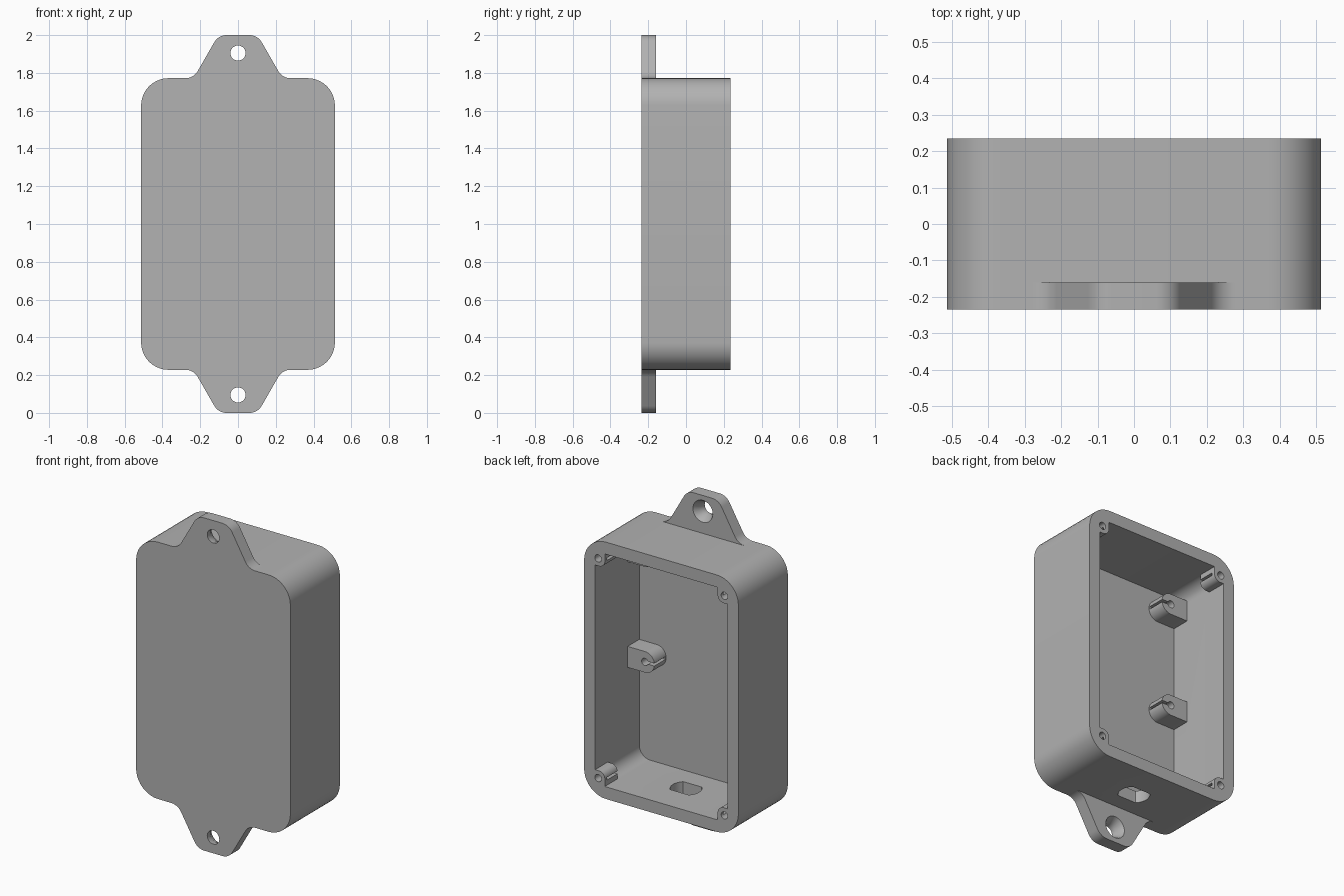
import bpy, math
from mathutils import Vector

cube = bpy.data.objects.get("Cube")
if cube:
    bpy.data.objects.remove(cube, do_unlink=True)

grey = bpy.data.materials.new("light grey plastic")
grey.use_nodes = True
grey.diffuse_color = (0.445, 0.445, 0.445, 1)
grey.node_tree.nodes["Principled BSDF"].inputs["Base Color"].default_value = grey.diffuse_color

FRONT, BACK, FLOOR, EAR_BACK = -0.235, 0.235, -0.185, -0.16
HALF_W, HALF_H, MID, WALL = 0.513, 0.772, 1.0, 0.073


def fillet(corners, steps=10):
    """Round each (x, z, radius) corner of a closed outline."""
    out = []
    for i, (x, z, r) in enumerate(corners):
        p = Vector((x, z))
        if r == 0:
            out.append(p)
            continue
        a = (Vector(corners[i - 1][:2]) - p).normalized()
        b = (Vector(corners[(i + 1) % len(corners)][:2]) - p).normalized()
        half = a.angle(b) / 2
        c = p + (a + b).normalized() * r / math.sin(half)
        start = p + a * r / math.tan(half) - c
        end = p + b * r / math.tan(half) - c
        sweep = -start.angle_signed(end)
        for k in range(steps + 1):
            t = sweep * k / steps
            out.append(c + Vector((start.x * math.cos(t) - start.y * math.sin(t),
                                   start.x * math.sin(t) + start.y * math.cos(t))))
    return out


def loft(name, rings):
    """Solid through equal outlines, each given as (y, points)."""
    n = len(rings[0][1])
    verts = [(p[0], y, p[1]) for y, pts in rings for p in pts]
    faces = [tuple(range(n)), tuple(range(len(verts) - n, len(verts)))[::-1]]
    for k in range(len(rings) - 1):
        for i in range(n):
            j = (i + 1) % n
            faces.append((k * n + j, k * n + i, (k + 1) * n + i, (k + 1) * n + j))
    mesh = bpy.data.meshes.new(name)
    mesh.from_pydata(verts, [], faces)
    mesh.materials.append(grey)
    obj = bpy.data.objects.new(name, mesh)
    bpy.context.collection.objects.link(obj)
    bpy.context.view_layer.objects.active = obj
    bpy.ops.object.select_all(action="DESELECT")
    obj.select_set(True)
    bpy.ops.object.mode_set(mode="EDIT")
    bpy.ops.mesh.select_all(action="SELECT")
    bpy.ops.mesh.normals_make_consistent(inside=False)
    bpy.ops.object.mode_set(mode="OBJECT")
    return obj


def prism(name, pts, y0, y1):
    return loft(name, [(y0, pts), (y1, pts)])


def rect(x0, x1, z0, z1, r=0.0):
    return fillet([(x0, z0, r), (x1, z0, r), (x1, z1, r), (x0, z1, r)])


def circle(x, z, r, n=32):
    return [(x + r * math.cos(math.tau * i / n), z + r * math.sin(math.tau * i / n)) for i in range(n)]


def combine(target, tool, operation):
    mod = target.modifiers.new(operation, "BOOLEAN")
    mod.operation, mod.solver, mod.object = operation, "EXACT", tool
    bpy.context.view_layer.objects.active = target
    bpy.ops.object.modifier_apply(modifier=mod.name)
    bpy.data.objects.remove(tool, do_unlink=True)


def smooth(obj):
    bpy.ops.object.select_all(action="DESELECT")
    obj.select_set(True)
    bpy.context.view_layer.objects.active = obj
    bpy.ops.object.shade_smooth_by_angle(angle=math.radians(30))


# Open-backed case
case = prism("case", rect(-HALF_W, HALF_W, MID - HALF_H, MID + HALF_H, 0.145), FRONT, BACK)
in_w, in_h = HALF_W - WALL, HALF_H - WALL
combine(case, prism("cavity", rect(-in_w, in_w, MID - in_h, MID + in_h, 0.072), FLOOR, 0.4), "DIFFERENCE")

# Corner screw bosses, slit toward the inside
for sx in (-1, 1):
    for sz in (-1, 1):
        x, z = sx * 0.42, MID + sz * 0.66
        far_x, far_z = sx * (in_w + 0.02), MID + sz * (in_h + 0.02)
        near_x, near_z = x - sx * 0.045, z - sz * 0.045
        boss = fillet([(far_x, far_z, 0), (near_x, far_z, 0), (near_x, near_z, 0.04), (far_x, near_z, 0)])
        combine(case, prism("boss", boss, 0.115, BACK), "UNION")
        combine(case, prism("boss_hole", circle(x, z, 0.022, 20), 0.1, 0.3), "DIFFERENCE")
        slit = rect(min(x, x - sx * 0.08), max(x, x - sx * 0.08), z - 0.008, z + 0.008)
        combine(case, prism("boss_slit", slit, 0.1, BACK - 0.02), "DIFFERENCE")

# Round-nosed standoffs on the side walls
for sx in (-1, 1):
    for z in (0.945, 1.58):
        x, wall_x, nose = sx * 0.325, sx * (in_w + 0.02), sx * 0.262
        post = fillet([(wall_x, z - 0.063, 0), (nose, z - 0.063, 0.062),
                       (nose, z + 0.063, 0.062), (wall_x, z + 0.063, 0)])
        combine(case, prism("post", post, FLOOR - 0.02, -0.074), "UNION")
        combine(case, prism("post_hole", circle(x, z, 0.022, 20), FLOOR + 0.005, 0), "DIFFERENCE")
        slit = rect(min(x, sx * 0.24), max(x, sx * 0.24), z - 0.008, z + 0.008)
        combine(case, prism("post_slit", slit, FLOOR + 0.005, 0), "DIFFERENCE")

# Cable opening with two flats in the bottom wall
opening = [(px, max(-0.062, min(0.062, py))) for px, py in circle(0, 0, 0.087, 48)]
cutter = prism("cable_opening", opening, -0.3, 0.3)
cutter.rotation_euler.x = math.pi / 2
cutter.location.z = MID - HALF_H
bpy.context.view_layer.update()
# keep the cutter inside the bottom wall only
cutter.scale.y = 0.4
bpy.context.view_layer.update()
combine(case, cutter, "DIFFERENCE")
smooth(case)

# Mounting ears with countersunk holes
for name, s in (("top_ear", 1), ("bottom_ear", -1)):
    edge, tip = MID + s * HALF_H, MID + s
    outline = fillet([(-0.33, edge, 0), (-0.235, edge, 0.075), (-0.104, tip, 0.075),
                      (0.104, tip, 0.075), (0.235, edge, 0.075), (0.33, edge, 0)])
    ear = prism(name, outline[1:-1], FRONT, EAR_BACK)
    hole_z = MID + s * 0.905
    rings = [(FRONT - 0.1, 0.04), (-0.205, 0.04), (EAR_BACK, 0.066), (EAR_BACK + 0.1, 0.066)]
    combine(ear, loft("screw_hole", [(y, circle(0, hole_z, r)) for y, r in rings]), "DIFFERENCE")
    smooth(ear)
